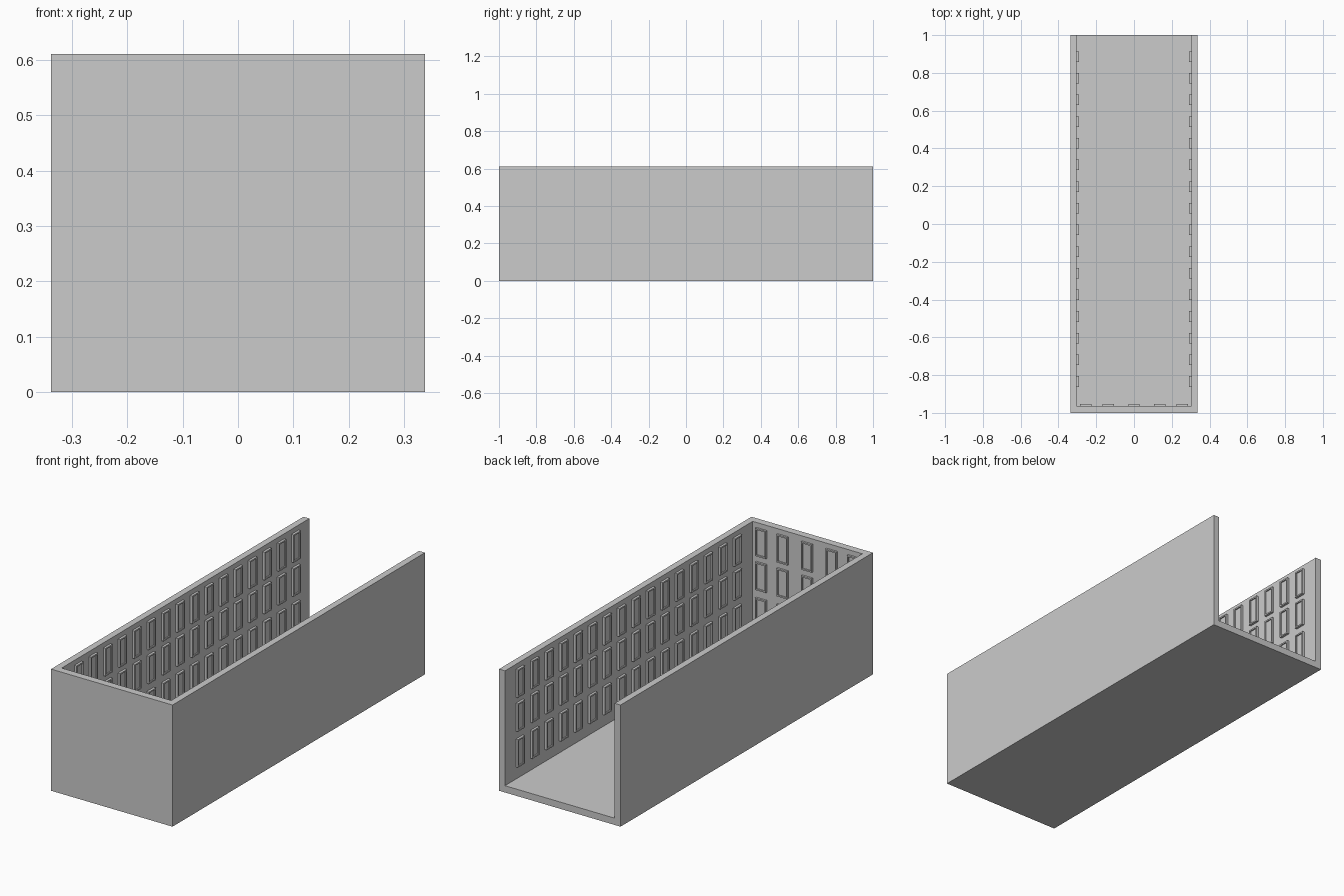
import bpy, bmesh
from mathutils import Matrix, Vector

if "Cube" in bpy.data.objects:
    bpy.data.objects.remove(bpy.data.objects["Cube"])

W, L, H = 0.337, 1.0, 0.61          # half width, half length, height
WALL, FLOOR, FRONT = 0.033, 0.034, 0.037
ROWS = (0.165, 0.345, 0.515)        # window centre heights


def finish(bm, name):
    bmesh.ops.recalc_face_normals(bm, faces=bm.faces)
    mesh = bpy.data.meshes.new(name)
    bm.to_mesh(mesh)
    bm.free()
    obj = bpy.data.objects.new(name, mesh)
    bpy.context.collection.objects.link(obj)
    return obj


def add_window(bm, centre, u, v, width=0.056, height=0.14, depth=0.012):
    """Raised frame with a shallow pane; u = width axis, v = height axis."""
    u, v = Vector(u), Vector(v)
    n = u.cross(v)
    basis = Matrix((u, v, n)).transposed().to_4x4()
    place = Matrix.Translation(Vector(centre) + n * (depth / 2 - 0.001)) @ basis
    size = Matrix.Diagonal((width, height, depth + 0.002, 1))
    verts = bmesh.ops.create_cube(bm, size=1, matrix=place @ size)["verts"]
    bm.normal_update()
    faces = {f for vert in verts for f in vert.link_faces}
    front = max(faces, key=lambda f: f.calc_center_median().dot(n))
    bmesh.ops.inset_region(bm, faces=[front], thickness=0.01)
    pane = bmesh.ops.extrude_face_region(bm, geom=[front])["geom"]
    moved = [g for g in pane if isinstance(g, bmesh.types.BMVert)]
    bmesh.ops.delete(bm, geom=[front], context='FACES_ONLY')
    bmesh.ops.translate(bm, verts=moved, vec=n * -0.006)


# open channel: floor, two side walls and a closed front end
bm = bmesh.new()


def corners(hw, y0, z0):
    return {(i, j, k): bm.verts.new(((-hw, hw)[i], (y0, L)[j], (z0, H)[k]))
            for i in (0, 1) for j in (0, 1) for k in (0, 1)}


outer = corners(W, -L, 0)
inner = corners(W - WALL, -L + FRONT, FLOOR)
loop = ((0, 0), (1, 0), (1, 1), (0, 1))
for box in (outer, inner):
    for side in (0, 1):
        bm.faces.new([box[side, a, b] for a, b in loop])
    bm.faces.new([box[a, 0, b] for a, b in loop])
    bm.faces.new([box[a, b, 0] for a, b in loop])
u_path = ((0, 1), (0, 0), (1, 0), (1, 1))
# back rim and top rim
bm.faces.new([outer[a, 1, b] for a, b in u_path] +
             [inner[a, 1, b] for a, b in reversed(u_path)])
bm.faces.new([outer[a, b, 1] for a, b in u_path] +
             [inner[a, b, 1] for a, b in reversed(u_path)])
finish(bm, "open_channel")

# windows along the side walls, mirrored to the other side
bm = bmesh.new()
for col in range(16):
    for z in ROWS:
        add_window(bm, (-W + WALL, -0.834 + col * 0.1147, z), (0, 1, 0), (0, 0, 1))
side_windows = finish(bm, "side_wall_windows")
side_windows.modifiers.new("mirror", 'MIRROR').use_bisect_axis[0] = False

# windows on the inside of the front wall
bm = bmesh.new()
for x in (-0.255, -0.136, 0.0, 0.136, 0.255):
    for z in ROWS:
        add_window(bm, (x, -L + FRONT, z), (-1, 0, 0), (0, 0, 1), width=0.06, depth=0.01)
finish(bm, "front_wall_windows")
